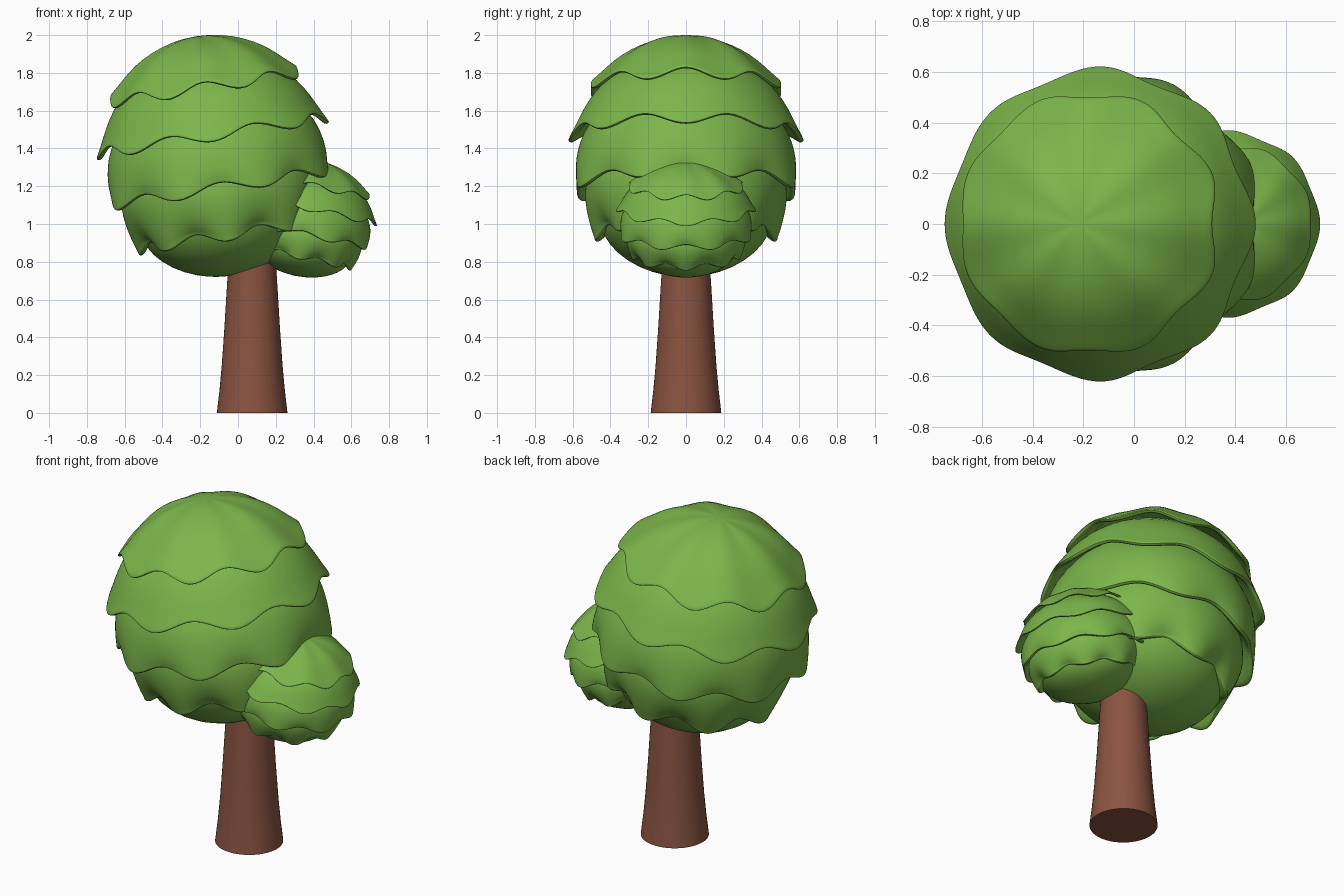
import bpy, bmesh, math

if "Cube" in bpy.data.objects:
    bpy.data.objects.remove(bpy.data.objects["Cube"])


def material(name, rgb):
    m = bpy.data.materials.new(name)
    m.diffuse_color = (*rgb, 1)
    m.use_nodes = True
    m.node_tree.nodes["Principled BSDF"].inputs["Base Color"].default_value = m.diffuse_color
    return m


GREEN = material("leaf green", (0.200, 0.465, 0.069))
BROWN = material("bark brown", (0.254, 0.088, 0.053))


def lathe(name, profile, mat, steps=80, phase=0.0, subsurf=1):
    """Revolve (radius, height, wave) points; wave scales an eight-lobed ripple."""
    bm = bmesh.new()
    rings = []
    for r, h, w in profile:
        if r == 0:
            rings.append([bm.verts.new((0, 0, h))])
            continue
        ring = []
        for i in range(steps):
            a = math.tau * i / steps
            c = math.cos(8 * (a - phase)) * w
            rr = r + 0.016 * c
            ring.append(bm.verts.new((rr * math.cos(a), rr * math.sin(a), h - 0.032 * c)))
        rings.append(ring)
    for a, b in zip(rings, rings[1:]):
        for i in range(steps):
            j = (i + 1) % steps
            if len(a) == 1:
                bm.faces.new((a[0], b[i], b[j]))
            elif len(b) == 1:
                bm.faces.new((a[i], b[0], a[j]))
            else:
                bm.faces.new((a[i], b[i], b[j], a[j]))
    bmesh.ops.recalc_face_normals(bm, faces=bm.faces)
    me = bpy.data.meshes.new(name)
    bm.to_mesh(me)
    bm.free()
    me.materials.append(mat)
    ob = bpy.data.objects.new(name, me)
    bpy.context.collection.objects.link(ob)
    if subsurf:
        mod = ob.modifiers.new("smooth", "SUBSURF")
        mod.levels = mod.render_levels = subsurf
    bpy.ops.object.select_all(action="DESELECT")
    ob.select_set(True)
    bpy.context.view_layer.objects.active = ob
    bpy.ops.object.shade_smooth_by_angle(angle=math.radians(50))
    return ob


def skirt(points):
    """Close a leaf layer: rounded rim, then an underside tucked inward."""
    r, h = points[-1]
    n = len(points) - 1
    prof = [(p[0], p[1], (i / n) ** 2) for i, p in enumerate(points)]
    prof += [(r + 0.001, h - 0.008, 1), (r - 0.014, h - 0.016, 1), (r - 0.035, h - 0.004, 1),
             (r - 0.06, h + 0.035, 0.8), (r - 0.12, h + 0.09, 0.3)]
    return prof


# Leaf layers (radius, height) from top to bottom, around the crown centre
LAYERS = [
    [(0, .642), (.09, .637), (.19, .612), (.30, .563), (.39, .497), (.455, .43), (.515, .375)],
    [(.36, .45), (.46, .37), (.52, .29), (.562, .21), (.585, .16), (.608, .118)],
    [(.48, .22), (.55, .11), (.578, .02), (.590, -.06), (.593, -.12), (.590, -.162)],
    [(.50, -.06), (.533, -.14), (.533, -.24), (.513, -.32), (.490, -.38), (.468, -.415)],
]
CORE = [(0, .3), (.3, .2), (.45, 0), (.49, -.2), (.475, -.32), (.44, -.42), (.375, -.51),
        (.26, -.588), (.13, -.631), (0, -.642)]


def crown(label, loc, tilt, scale):
    parts = [lathe(label + "_core", [(r, h, 0) for r, h in CORE], GREEN)]
    for k, pts in enumerate(LAYERS):
        phase = math.radians(22.5) if k % 2 == 0 else 0
        parts.append(lathe(f"{label}_leaf_layer_{k + 1}", skirt(pts), GREEN, phase=phase))
    for ob in parts:
        ob.location = loc
        ob.rotation_euler = (0, math.radians(tilt), 0)
        ob.scale = scale


crown("large_crown", (-0.12, 0, 1.36), -9.1, (1, 1, 1))
crown("small_crown", (0.365, 0, 1.03), 12.3, (0.595, 0.595, 0.485))

# Tapered trunk with a flared foot
trunk = lathe("trunk", [(0, 0, 0), (.187, 0, 0), (.173, .12, 0), (.161, .25, 0), (.147, .45, 0),
                        (.135, .65, 0), (.124, .82, 0), (.118, .95, 0), (0, .95, 0)],
              BROWN, steps=48, subsurf=0)
trunk.location = (0.075, 0, 0)
